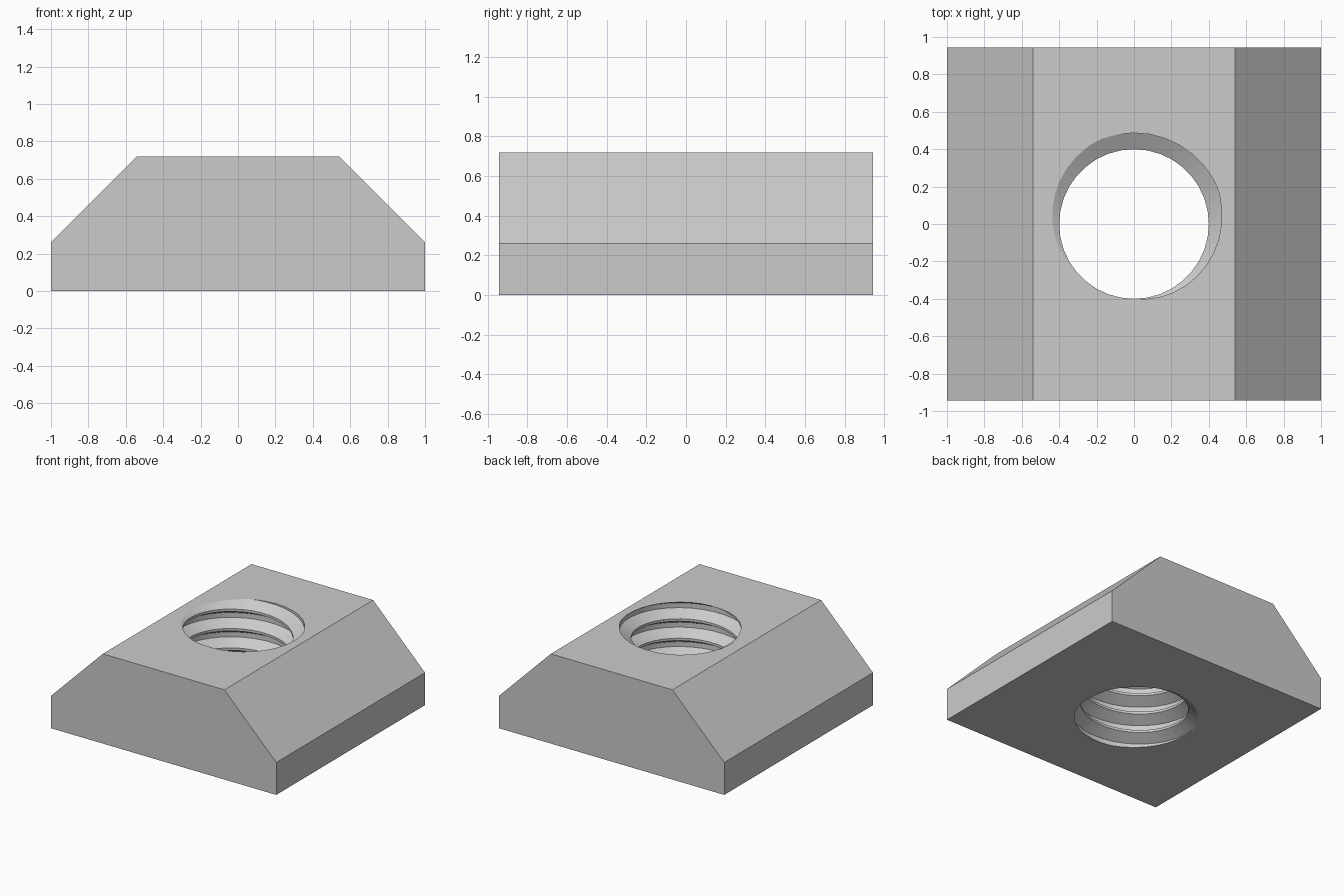
import bpy, bmesh, math

if "Cube" in bpy.data.objects:
    bpy.data.objects.remove(bpy.data.objects["Cube"])

HALF_Y, HEIGHT = 0.943, 0.72
PITCH, R_MINOR, R_MAJOR, SEG, TURNS = 0.156, 0.40, 0.487, 36, 9

grey = bpy.data.materials.new("steel grey")
grey.diffuse_color = (0.6, 0.6, 0.6, 1)
grey.use_nodes = True
grey.node_tree.nodes["Principled BSDF"].inputs["Base Color"].default_value = grey.diffuse_color


def make_object(name, bm):
    bmesh.ops.recalc_face_normals(bm, faces=bm.faces[:])
    mesh = bpy.data.meshes.new(name)
    bm.to_mesh(mesh)
    bm.free()
    mesh.materials.append(grey)
    obj = bpy.data.objects.new(name, mesh)
    bpy.context.collection.objects.link(obj)
    return obj


# Nut body: chamfered profile extruded along y
profile = [(-1, 0), (1, 0), (1, 0.26), (0.54, HEIGHT), (-0.54, HEIGHT), (-1, 0.26)]
bm = bmesh.new()
face = bm.faces.new([bm.verts.new((x, -HALF_Y, z)) for x, z in profile])
ext = bmesh.ops.extrude_face_region(bm, geom=[face])
bmesh.ops.translate(bm, vec=(0, 2 * HALF_Y, 0),
                    verts=[g for g in ext["geom"] if isinstance(g, bmesh.types.BMVert)])
nut = make_object("nut_body", bm)

# Thread cutter: trapezoid groove profile swept along a right-handed helix
groove = [(-1 / 8, R_MAJOR), (1 / 8, R_MAJOR), (7 / 16, R_MINOR), (9 / 16, R_MINOR)]
bm = bmesh.new()
rows = []
for i in range(SEG * TURNS + 1):
    a = math.radians(70) + 2 * math.pi * i / SEG
    z = HEIGHT + 0.0004 + PITCH * (i / SEG - 7)
    rows.append([bm.verts.new((r * math.cos(a), r * math.sin(a), z + PITCH * dz))
                 for dz, r in groove])
for i in range(SEG * (TURNS - 1)):
    # the last profile point joins the first point of the next turn
    lower = rows[i] + [rows[i + SEG][0]]
    upper = rows[i + 1] + [rows[i + 1 + SEG][0]]
    for k in range(4):
        bm.faces.new((lower[k], upper[k], upper[k + 1], lower[k + 1]))
bmesh.ops.triangulate(bm, faces=bm.faces[:])

# Trim the sweep flat just beyond both faces of the nut and cap it
for z, direction in ((-0.053, -1), (HEIGHT + 0.053, 1)):
    bmesh.ops.bisect_plane(bm, geom=bm.verts[:] + bm.edges[:] + bm.faces[:],
                           plane_co=(0, 0, z), plane_no=(0, 0, direction), clear_outer=True)
bmesh.ops.holes_fill(bm, edges=[e for e in bm.edges if e.is_boundary], sides=0)
cutter = make_object("thread_cutter", bm)
cutter.hide_render = True

# Cut the threaded hole
bpy.context.view_layer.objects.active = nut
nut.select_set(True)
mod = nut.modifiers.new("threaded hole", 'BOOLEAN')
mod.operation = 'DIFFERENCE'
mod.solver = 'EXACT'
mod.object = cutter
bpy.ops.object.modifier_apply(modifier=mod.name)
bpy.data.objects.remove(cutter)
bpy.ops.object.shade_smooth_by_angle(angle=math.radians(20))
